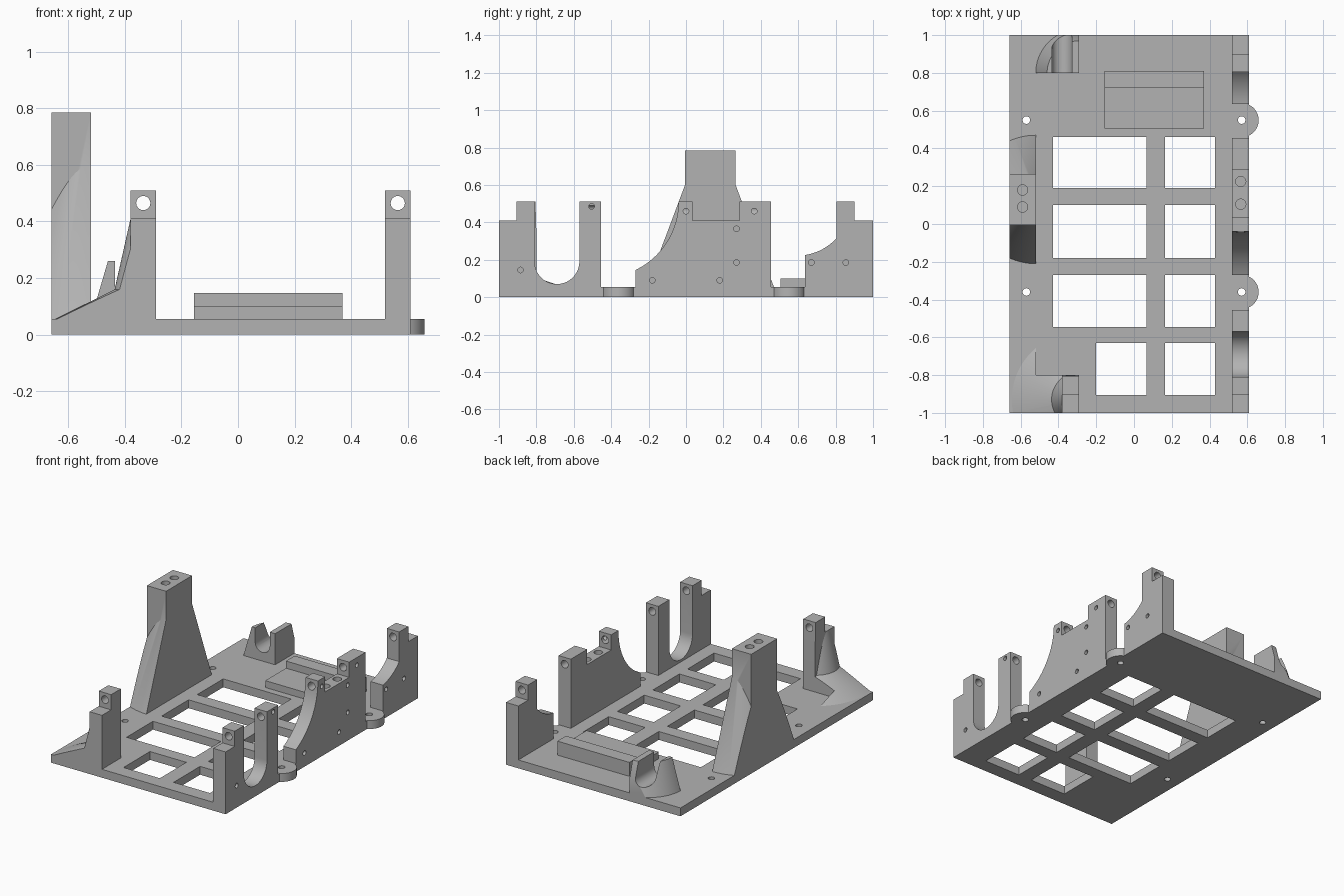
import bpy, bmesh, math
from mathutils import Matrix, Vector

if "Cube" in bpy.data.objects:
    bpy.data.objects.remove(bpy.data.objects["Cube"])

grey = bpy.data.materials.new("plain_grey")
grey.use_nodes = True
COLOUR = (0.45, 0.45, 0.45, 1)
grey.diffuse_color = COLOUR
grey.node_tree.nodes["Principled BSDF"].inputs["Base Color"].default_value = COLOUR
T = 0.055                       # plate thickness
INNER, OUTER = 0.52, 0.61       # side wall faces


def add(name, bm):
    bmesh.ops.recalc_face_normals(bm, faces=bm.faces)
    mesh = bpy.data.meshes.new(name)
    bm.to_mesh(mesh)
    bm.free()
    mesh.materials.append(grey)
    ob = bpy.data.objects.new(name, mesh)
    bpy.context.scene.collection.objects.link(ob)
    return ob


def box(name, x0, x1, y0, y1, z0, z1):
    bm = bmesh.new()
    bmesh.ops.create_cube(bm, size=1)
    for v in bm.verts:
        v.co = ((x0 + x1) / 2 + v.co.x * (x1 - x0),
                (y0 + y1) / 2 + v.co.y * (y1 - y0),
                (z0 + z1) / 2 + v.co.z * (z1 - z0))
    return add(name, bm)


def cone(name, x, y, z0, z1, r0, r1, segments=96):
    bm = bmesh.new()
    bmesh.ops.create_cone(bm, cap_ends=True, segments=segments, radius1=r0, radius2=r1,
                          depth=z1 - z0, matrix=Matrix.Translation((x, y, (z0 + z1) / 2)))
    return add(name, bm)


def rod(start, end, r):
    """Cylinder cutter between two points."""
    a, b = Vector(start), Vector(end)
    turn = (b - a).to_track_quat('Z', 'Y').to_matrix().to_4x4()
    bm = bmesh.new()
    bmesh.ops.create_cone(bm, cap_ends=True, segments=32, radius1=r, radius2=r,
                          depth=(b - a).length, matrix=Matrix.Translation((a + b) / 2) @ turn)
    return add("cutter", bm)


def prism(name, profile, x0, x1):
    """Extrude a (y, z) outline along x."""
    bm = bmesh.new()
    face = bm.faces.new([bm.verts.new((x0, y, z)) for y, z in profile])
    out = bmesh.ops.extrude_face_region(bm, geom=[face])["geom"]
    bmesh.ops.translate(bm, vec=(x1 - x0, 0, 0),
                        verts=[g for g in out if isinstance(g, bmesh.types.BMVert)])
    return add(name, bm)


def arc(cy, cz, r, a0, a1, n=20):
    return [(cy + r * math.cos(math.radians(a0 + (a1 - a0) * i / n)),
             cz + r * math.sin(math.radians(a0 + (a1 - a0) * i / n))) for i in range(n + 1)]


def combine(ob, others, operation):
    """Apply booleans and remove the helper objects."""
    for other in others:
        other.hide_render = True
        mod = ob.modifiers.new("bool", 'BOOLEAN')
        mod.operation, mod.object, mod.solver = operation, other, 'EXACT'
    bpy.context.view_layer.update()
    mesh = bpy.data.meshes.new_from_object(ob.evaluated_get(bpy.context.evaluated_depsgraph_get()))
    ob.modifiers.clear()
    ob.data = mesh
    for other in others:
        bpy.data.objects.remove(other)
    return ob


# Base plate with rounded ears, windows and screw holes
plate = box("base_plate", -0.66, OUTER, -1, 1, 0, T)
combine(plate, [cone("ear", 0.57, y, 0, T, 0.09, 0.09) for y in (0.55, -0.36)], 'UNION')
cuts = [rod((x, y, -0.1), (x, y, 0.2), 0.02) for x in (-0.57, 0.57) for y in (0.55, -0.36)]
for y0, y1, left in ((0.19, 0.46, -0.43), (-0.18, 0.1, -0.43),
                     (-0.545, -0.27, -0.43), (-0.905, -0.63, -0.2)):
    for x0, x1 in ((left, 0.065), (0.165, 0.43)):
        cuts.append(box("cutter", x0, x1, y0, y1, -0.1, 0.2))
combine(plate, cuts, 'DIFFERENCE')

# Side wall in three pieces: U saddle, middle bracket, rear bracket
step = [(-1, T), (-1, 0.41), (-0.905, 0.41), (-0.905, 0.51)]
front_wall = prism("front_saddle_wall", step + [(-0.81, 0.51)] + arc(-0.69, 0.19, 0.12, 180, 360)
                   + [(-0.57, 0.51), (-0.455, 0.51), (-0.455, T)], INNER, OUTER)
middle_wall = prism("middle_bracket_wall", [(-0.27, T)] + arc(-0.444, 0.51, 0.404, -64.5, 0)
                    + [(0.035, 0.51), (0.035, 0.41), (0.285, 0.41), (0.285, 0.51),
                       (0.455, 0.51), (0.455, T)], INNER, OUTER)
rear_wall = prism("rear_bracket_wall", [(0.635, T)] + arc(0.593, 0.51, 0.288, -81.6, -42.6)
                  + [(0.805, 0.51), (0.9, 0.51), (0.9, 0.41), (1, 0.41), (1, T)], INNER, OUTER)
side_holes = {
    front_wall: [(-0.885, 0.145), (-0.505, 0.485)],
    middle_wall: [(-0.18, 0.09), (0.18, 0.09), (0.27, 0.185), (0.27, 0.365), (0, 0.46), (0.365, 0.46)],
    rear_wall: [(0.67, 0.185), (0.855, 0.185)]}
for wall, holes in side_holes.items():
    cuts = [rod((0.56, y, z), (0.7, y, z), 0.015) for y, z in holes]
    cuts.append(rod((0.565, -1.2, 0.465), (0.565, 1.2, 0.465), 0.025))
    if wall == middle_wall:
        cuts += [rod((0.565, y, 0.27), (0.565, y, 0.6), 0.027) for y in (0.105, 0.225)]
    combine(wall, cuts, 'DIFFERENCE')

# Tall tower with conical flare and two top holes
tower = box("tower", -0.66, INNER * -1, -0.005, 0.265, T, 0.785)
flare = cone("flare", -0.52, 0.13, T, 0.6, 0.34, 0.135)
combine(flare, [box("cutter", -0.66, -0.52, -1, 1, 0, 1)], 'INTERSECT')
combine(tower, [flare], 'UNION')
combine(tower, [rod((-0.59, y, 0.6), (-0.59, y, 0.9), 0.027) for y in (0.09, 0.18)], 'DIFFERENCE')

# Corner post with steep and shallow conical skirts
post = prism("corner_post", step + [(-0.805, 0.51), (-0.8, 0.35), (-0.8, T)], -0.38, -0.29)
combine(post, [rod((-0.335, -1.2, 0.465), (-0.335, -0.6, 0.465), 0.025)], 'DIFFERENCE')
steep = cone("post_steep_skirt", -0.29, -0.93, T, 0.41, 0.17, 0.09)
combine(steep, [box("cutter", -0.66, -0.29, -1, -0.8, 0, 1)], 'INTERSECT')
shallow = cone("post_shallow_skirt", -0.29, -0.93, T, 0.22, 0.357, 0.025)
combine(shallow, [box("cutter", -0.66, -0.29, -1, -0.3, 0, 1)], 'INTERSECT')
combine(shallow, [box("cutter", -0.52, 0, -0.8, 0, 0, 1)], 'DIFFERENCE')

# Rear clip: part of a cone with a U channel
clip = cone("rear_clip", -0.29, 0.8, T, 0.26, 0.23, 0.17)
combine(clip, [box("cutter", -0.66, -0.29, 0.8, 1, 0, 1)], 'INTERSECT')
combine(clip, [rod((-0.382, 0.5, 0.165), (-0.382, 1.2, 0.165), 0.053),
               box("cutter", -0.435, -0.329, 0.5, 1.2, 0.165, 0.5)], 'DIFFERENCE')

# Stepped block on the plate
prism("stepped_block", [(0.505, T), (0.505, 0.1), (0.72, 0.1), (0.72, 0.147), (0.81, 0.147),
                        (0.81, T)], -0.155, 0.37)

# Smooth the round faces and keep the edges sharp
for ob in bpy.context.scene.objects:
    ob.select_set(ob.type == 'MESH')
bpy.context.view_layer.objects.active = plate
bpy.ops.object.shade_smooth_by_angle(angle=math.radians(25))
